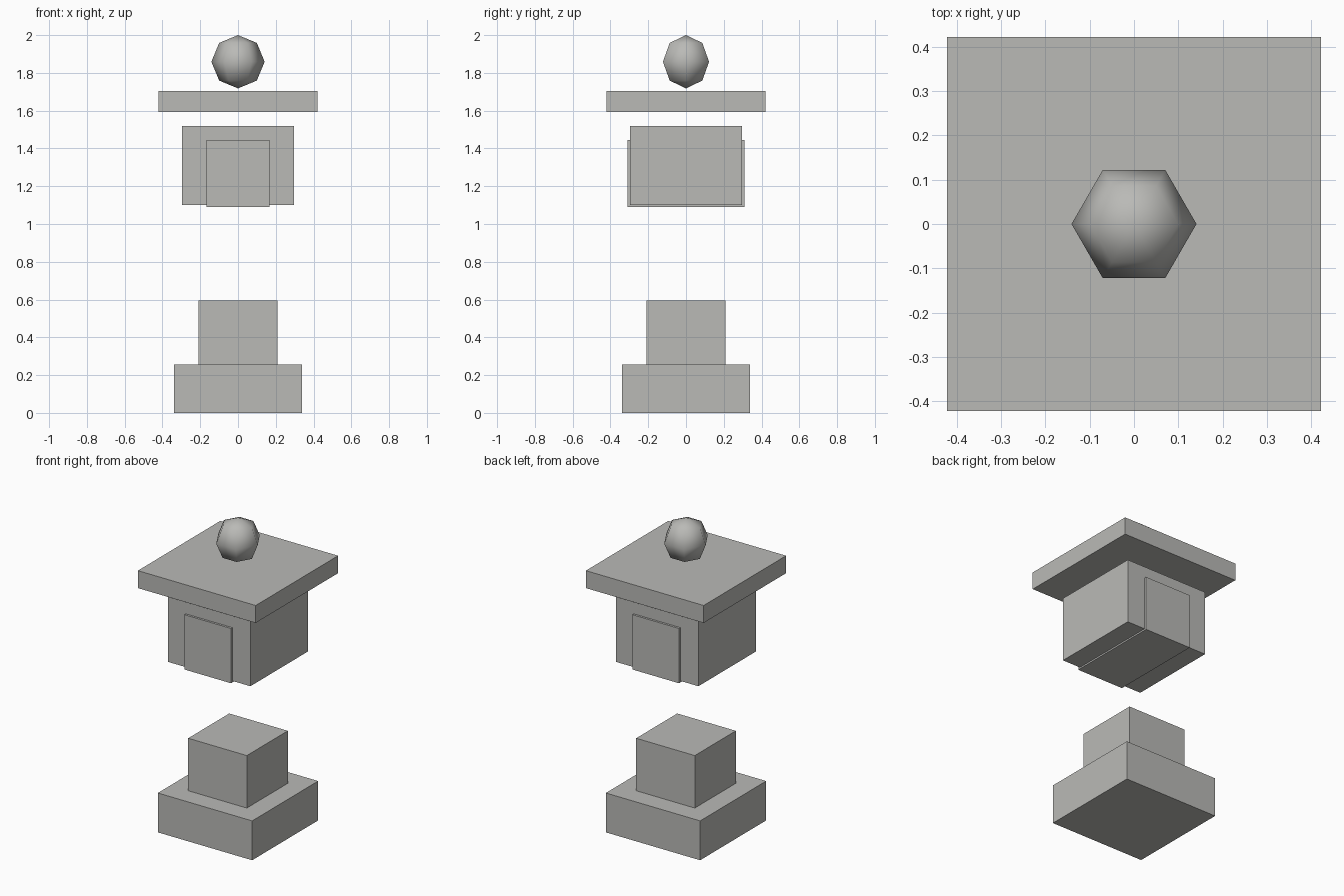
import bpy, bmesh, math
from mathutils import Vector, Matrix

if "Cube" in bpy.data.objects:
    bpy.data.objects.remove(bpy.data.objects["Cube"])

stone = bpy.data.materials.new("grey_stone")
stone.diffuse_color = (0.49, 0.49, 0.47, 1.0)
stone.use_nodes = True
stone.node_tree.nodes["Principled BSDF"].inputs["Base Color"].default_value = stone.diffuse_color


def finish(name, bm):
    mesh = bpy.data.meshes.new(name)
    bm.to_mesh(mesh)
    bm.free()
    mesh.materials.append(stone)
    obj = bpy.data.objects.new(name, mesh)
    bpy.context.collection.objects.link(obj)
    return obj


def block(name, half_x, half_y, z0, z1):
    """Box centred on the z axis, spanning z0 to z1."""
    bm = bmesh.new()
    size = Matrix.Diagonal((2 * half_x, 2 * half_y, z1 - z0, 1))
    bmesh.ops.create_cube(bm, size=1, matrix=Matrix.Translation((0, 0, (z0 + z1) / 2)) @ size)
    return finish(name, bm)


def ball(name, radius, z, sides, rings):
    """Half-circle profile in the xz plane, revolved around z."""
    bm = bmesh.new()
    verts = []
    for i in range(rings + 1):
        a = math.pi * i / rings
        verts.append(bm.verts.new((radius * math.sin(a), 0, z + radius * math.cos(a))))
    edges = [bm.edges.new(pair) for pair in zip(verts, verts[1:])]
    bmesh.ops.spin(bm, geom=verts + edges, cent=(0, 0, 0), axis=Vector((0, 0, 1)),
                   angle=2 * math.pi, steps=sides)
    bmesh.ops.remove_doubles(bm, verts=bm.verts, dist=0.0005)
    bmesh.ops.recalc_face_normals(bm, faces=bm.faces)
    for face in bm.faces:
        face.smooth = True
    return finish(name, bm)


# Stepped foot
block("base", 0.338, 0.338, 0.0, 0.255)
block("pedestal", 0.21, 0.21, 0.255, 0.595)

# Lamp housing with a window slab passing front to back
block("lamp_housing", 0.296, 0.296, 1.10, 1.52)
block("window_slab", 0.167, 0.31, 1.09, 1.445)

# Flat roof and round finial
block("roof", 0.422, 0.422, 1.592, 1.705)
ball("finial", 0.141, 1.859, sides=6, rings=4)
